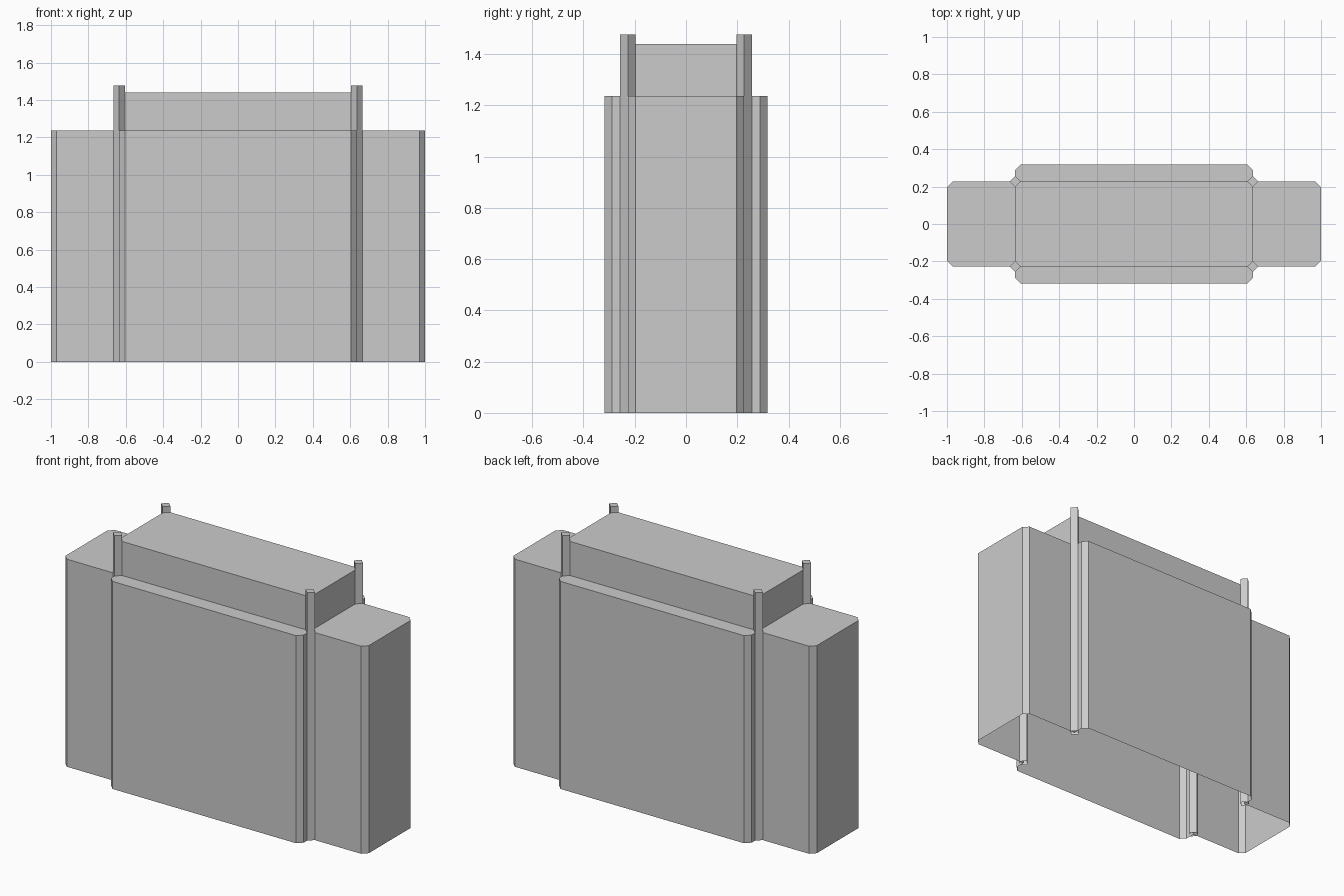
import bpy
import bmesh

cube = bpy.data.objects.get("Cube")
if cube:
    bpy.data.objects.remove(cube, do_unlink=True)

grey = bpy.data.materials.new("light_grey")
grey.use_nodes = True
grey.diffuse_color = (0.6, 0.6, 0.6, 1)
grey.node_tree.nodes["Principled BSDF"].inputs["Base Color"].default_value = (0.6, 0.6, 0.6, 1)

# Shared plan dimensions
END_X, BAY_Y = 1.0, 0.318
CORE_X, CORE_Y = 0.635, 0.227
CUT = 0.03
WALL_TOP, CORE_TOP, POST_TOP = 1.237, 1.44, 1.477


def open_prism(name, outline, bottom, top):
    """Extrude a plan outline into walls with a top and no floor."""
    bm = bmesh.new()
    low = [bm.verts.new((x, y, bottom)) for x, y in outline]
    high = [bm.verts.new((x, y, top)) for x, y in outline]
    for i in range(len(outline)):
        j = (i + 1) % len(outline)
        bm.faces.new((low[i], low[j], high[j], high[i]))
    bm.faces.new(high)
    bm.normal_update()
    mesh = bpy.data.meshes.new(name)
    bm.to_mesh(mesh)
    bm.free()
    mesh.materials.append(grey)
    obj = bpy.data.objects.new(name, mesh)
    bpy.context.collection.objects.link(obj)
    return obj


def mirror_quarter(quarter):
    """Mirror a quarter outline, +x to +y, into a full anticlockwise loop."""
    half = quarter + [(-x, y) for x, y in reversed(quarter)]
    return half + [(-x, -y) for x, y in half]


# Cross-shaped shell: chamfered end wings and front and back bays
quarter = [
    (END_X, CORE_Y - CUT), (END_X - CUT, CORE_Y), (CORE_X, CORE_Y),
    (CORE_X, BAY_Y - CUT), (CORE_X - CUT, BAY_Y),
]
open_prism("main_shell", mirror_quarter(quarter), 0, WALL_TOP)

# Raised middle block
open_prism("raised_block", mirror_quarter([(CORE_X, CORE_Y)]), WALL_TOP, CORE_TOP)

# Diamond posts in the four inner corners
for side, sx in (("left", 1), ("right", -1)):
    for end, sy in (("front", -1), ("back", 1)):
        cx, cy = sx * CORE_X, sy * CORE_Y
        diamond = [(cx + CUT, cy), (cx, cy + CUT), (cx - CUT, cy), (cx, cy - CUT)]
        open_prism(f"{end}_{side}_post", diamond, 0, POST_TOP)
